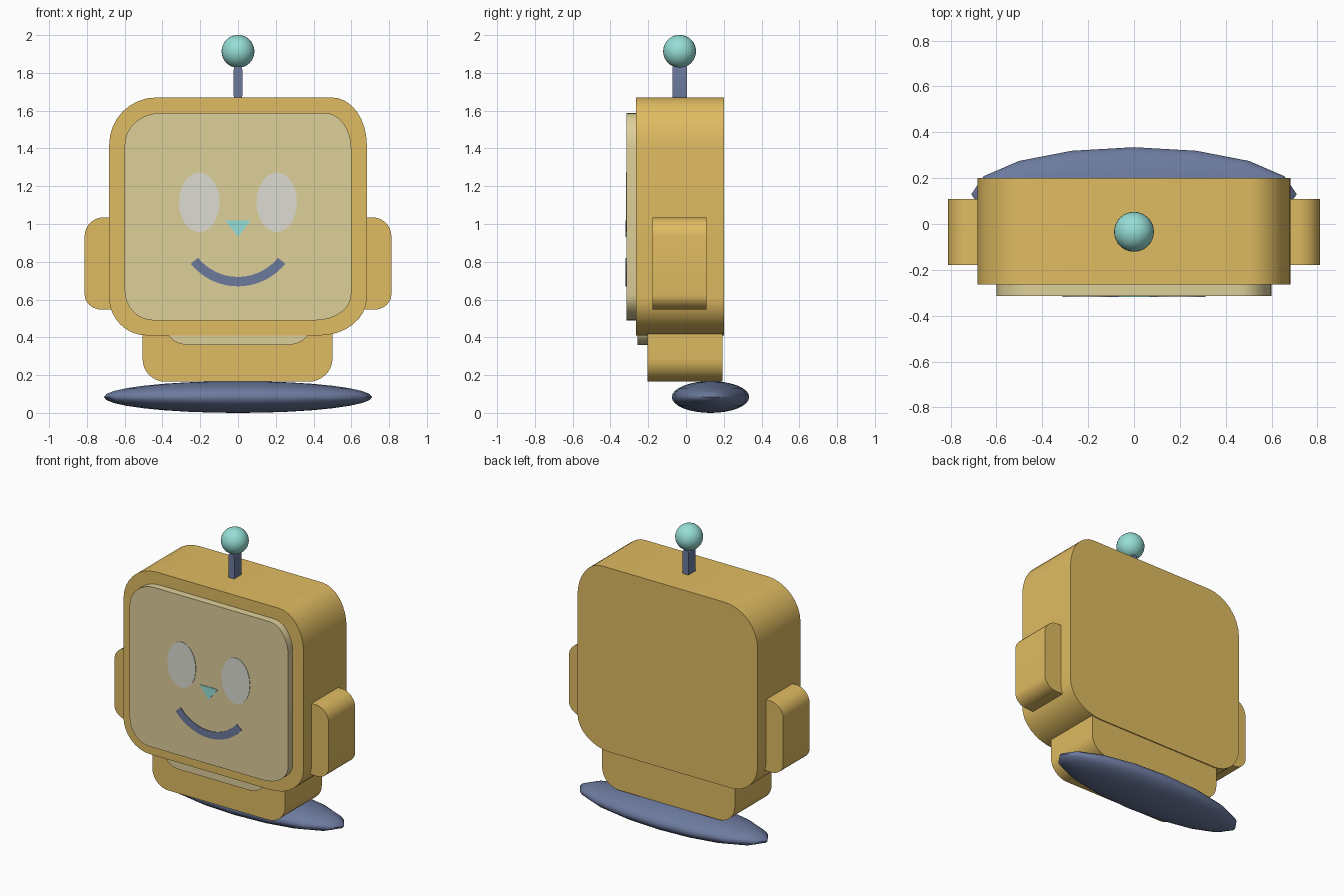
import bpy, bmesh, math

if "Cube" in bpy.data.objects:
    bpy.data.objects.remove(bpy.data.objects["Cube"])


def srgb(r, g, b):
    f = lambda c: c / 12.92 if c <= 0.04045 else ((c + 0.055) / 1.055) ** 2.4
    return (f(r / 255), f(g / 255), f(b / 255), 1)


def material(name, *rgb):
    m = bpy.data.materials.new(name)
    m.diffuse_color = srgb(*rgb)
    m.use_nodes = True
    m.node_tree.nodes["Principled BSDF"].inputs["Base Color"].default_value = m.diffuse_color
    return m


GOLD = material("gold", 224, 188, 98)
CREAM = material("cream", 222, 207, 154)
PALE = material("pale_grey", 220, 220, 212)
TEAL = material("teal", 150, 222, 214)
SLATE = material("slate_blue", 108, 122, 158)


def rounded(x0, x1, z0, z1, corners, steps=8):
    """Counter-clockwise rounded outline; corners (rx, rz) run BL, BR, TR, TL."""
    pts = []
    ends = [(x0, z0, 1, 1), (x1, z0, -1, 1), (x1, z1, -1, -1), (x0, z1, 1, -1)]
    for i, ((x, z, sx, sz), (rx, rz)) in enumerate(zip(ends, corners)):
        for k in range(steps + 1):
            a = math.pi + math.pi / 2 * (i + k / steps)
            pts.append((x + sx * rx + rx * math.cos(a), z + sz * rz + rz * math.sin(a)))
    return pts


def extrude(name, pts, y0, y1, mat, angle=30):
    """Solid made by running an x-z outline from y0 (front) to y1 (back)."""
    bm = bmesh.new()
    front = bm.faces.new([bm.verts.new((x, y0, z)) for x, z in pts])
    res = bmesh.ops.extrude_face_region(bm, geom=[front], use_keep_orig=True)
    for v in res["geom"]:
        if isinstance(v, bmesh.types.BMVert):
            v.co.y = y1
    bmesh.ops.recalc_face_normals(bm, faces=bm.faces)
    return finish(name, bm, mat, angle)


def finish(name, bm, mat, angle=30):
    me = bpy.data.meshes.new(name)
    bm.to_mesh(me)
    bm.free()
    me.materials.append(mat)
    ob = bpy.data.objects.new(name, me)
    bpy.context.collection.objects.link(ob)
    bpy.ops.object.select_all(action='DESELECT')
    ob.select_set(True)
    bpy.context.view_layer.objects.active = ob
    bpy.ops.object.shade_smooth_by_angle(angle=math.radians(angle))
    return ob


def ellipsoid(name, centre, radii, seg, rings, mat):
    bm = bmesh.new()
    bmesh.ops.create_uvsphere(bm, u_segments=seg, v_segments=rings, radius=1)
    for v in bm.verts:
        v.co = [c + r * p for c, r, p in zip(centre, radii, v.co)]
    return finish(name, bm, mat, 60)


# Head and raised face plate
extrude("head", rounded(-0.682, 0.682, 0.41, 1.67,
        [(0.2, 0.2), (0.25, 0.2), (0.185, 0.25), (0.25, 0.25)]), -0.265, 0.2, GOLD)
extrude("face_plate", rounded(-0.6, 0.6, 0.49, 1.588,
        [(0.15, 0.16), (0.19, 0.14), (0.14, 0.19), (0.19, 0.17)]), -0.315, -0.26, CREAM)

# Neck block and the small panel on its front
extrude("body", rounded(-0.505, 0.5, 0.165, 0.75,
        [(0.12, 0.12), (0.13, 0.12), (0.05, 0.05), (0.05, 0.05)]), -0.205, 0.193, GOLD)
extrude("chest_panel", rounded(-0.37, 0.37, 0.36, 0.6,
        [(0.11, 0.07), (0.11, 0.07), (0.05, 0.05), (0.05, 0.05)]), -0.258, -0.2, CREAM)

# Ears
for side, s in (("left", -1), ("right", 1)):
    pts = rounded(0.6, 0.812, 0.547, 1.035,
                  [(0.05, 0.05), (0.09, 0.08), (0.1, 0.1), (0.05, 0.05)])
    extrude(side + "_ear", [(s * x, z) for x, z in pts], -0.178, 0.108, GOLD)

# Antenna and ball
extrude("antenna_stem", rounded(-0.023, 0.023, 1.66, 1.835, [(0.014, 0.02)] * 4, 4),
        -0.072, 0.004, SLATE)
ellipsoid("antenna_ball", (0, -0.034, 1.914), (0.087,) * 3, 32, 16, TEAL)

# Eyes
for side, s in (("left", -1), ("right", 1)):
    ring = [2 * math.pi * i / 40 for i in range(40)]
    extrude(side + "_eye", [(s * 0.205 + 0.107 * math.cos(a), 1.115 + 0.157 * math.sin(a))
                            for a in ring], -0.318, -0.312, PALE)

# Nose
extrude("nose", [(0, 0.932), (0.068, 1.018), (-0.068, 1.018)], -0.319, -0.312, TEAL)

# Smiling mouth: a band between two arcs
arc = [math.radians(-51 + 102 * i / 20) for i in range(21)]
band = [(0.322 * math.sin(a), 0.992 - 0.322 * math.cos(a)) for a in arc]
band += [(0.272 * math.sin(a), 0.992 - 0.272 * math.cos(a)) for a in reversed(arc)]
extrude("mouth", band, -0.319, -0.312, SLATE)

# Flattened oval foot
ellipsoid("foot", (0, 0.13, 0.084), (0.71, 0.205, 0.084), 16, 16, SLATE)
